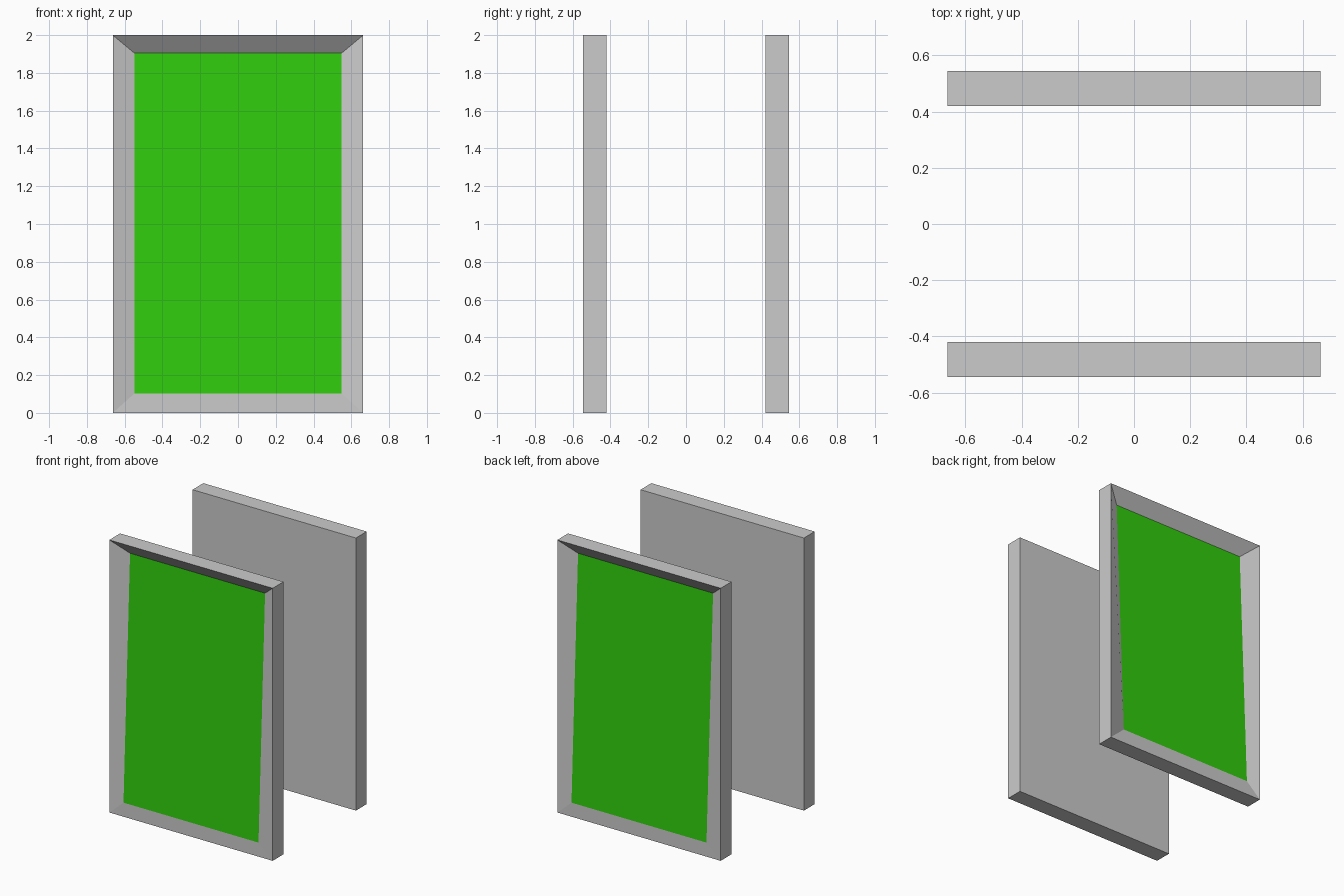
import bpy, bmesh

if "Cube" in bpy.data.objects:
    bpy.data.objects.remove(bpy.data.objects["Cube"])

HALF_W, HEIGHT = 0.663, 2.0
Y_IN, Y_OUT = 0.42, 0.545
SCREEN_W, SCREEN_LOW, SCREEN_TOP = 0.548, 0.103, 1.904
TOP_RECESS = 0.076

green = bpy.data.materials.new("green_screen")
green.diffuse_color = (0.03, 0.6, 0.004, 1)
green.use_nodes = True
green.node_tree.nodes["Principled BSDF"].inputs["Base Color"].default_value = green.diffuse_color
grey = bpy.data.materials.new("grey_frame")
grey.diffuse_color = (0.8, 0.8, 0.8, 1)
grey.use_nodes = True
grey.node_tree.nodes["Principled BSDF"].inputs["Base Color"].default_value = grey.diffuse_color


def make_panel(name, side):
    """Slab with a tilted screen sunk into its outer face (side = -1 front, 1 back)."""
    bm = bmesh.new()
    bmesh.ops.create_cube(bm, size=1)
    for v in bm.verts:
        v.co.x *= 2 * HALF_W
        v.co.z = (v.co.z + 0.5) * HEIGHT
        v.co.y = side * (Y_OUT if v.co.y * side > 0 else Y_IN)

    # Inset the outer face and push the top edge of the screen inwards
    bm.normal_update()
    screen = max(bm.faces, key=lambda f: f.normal.y * side)
    bmesh.ops.inset_region(bm, faces=[screen], thickness=0.1)
    for v in screen.verts:
        top = v.co.z > HEIGHT / 2
        v.co.x = SCREEN_W if v.co.x > 0 else -SCREEN_W
        v.co.z = SCREEN_TOP if top else SCREEN_LOW
        v.co.y = side * (Y_OUT - (TOP_RECESS if top else 0))
    screen.material_index = 1
    bmesh.ops.recalc_face_normals(bm, faces=bm.faces)

    mesh = bpy.data.meshes.new(name)
    bm.to_mesh(mesh)
    bm.free()
    mesh.materials.append(grey)
    mesh.materials.append(green)
    obj = bpy.data.objects.new(name, mesh)
    bpy.context.collection.objects.link(obj)


make_panel("front_panel", -1)
make_panel("back_panel", 1)
